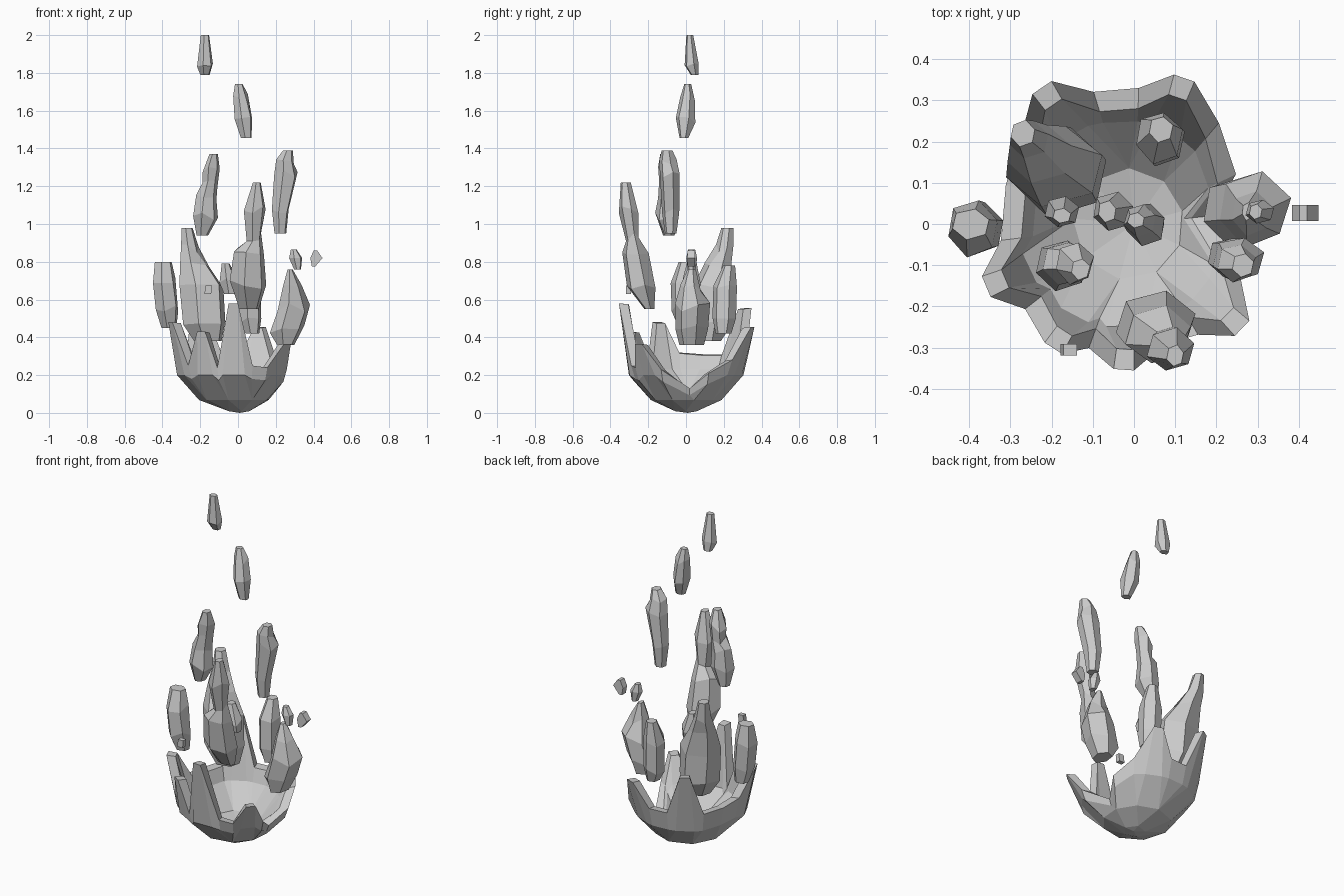
import bpy, bmesh, random
from math import sin, cos, pi, radians

random.seed(4)


def make(name, verts, faces):
    me = bpy.data.meshes.new(name)
    me.from_pydata(verts, [], faces)
    bm = bmesh.new()
    bm.from_mesh(me)
    bmesh.ops.remove_doubles(bm, verts=bm.verts, dist=.0005)
    bmesh.ops.recalc_face_normals(bm, faces=bm.faces)
    bm.to_mesh(me)
    bm.free()
    ob = bpy.data.objects.new(name, me)
    bpy.context.collection.objects.link(ob)
    return ob


def loft(rings, n):
    """Quads between successive rings of n vertices."""
    return [(k * n + i, k * n + (i + 1) % n, (k + 1) * n + (i + 1) % n, (k + 1) * n + i)
            for k in range(rings - 1) for i in range(n)]


def flame(name, sections, n=6, phase=0.3, jitter=0.06):
    """Closed faceted tongue through sections (x, y, z, half width x, half width y)."""
    verts = []
    wob = [1 + random.uniform(-jitter, jitter) for _ in range(n)]
    for k, (x, y, z, rx, ry) in enumerate(sections):
        inner = 0 < k < len(sections) - 1
        for i in range(n):
            a = phase + 2 * pi * i / n
            w = 1.06 * wob[i]
            dz = random.uniform(-.4, .4) * jitter if inner else 0
            verts.append((x + rx * w * cos(a), y + ry * w * sin(a), z + dz))
    faces = loft(len(sections), n)
    faces += [tuple(reversed(range(n))), tuple(range(len(verts) - n, len(verts)))]
    return make(name, verts, faces)


# Bowl: (angle, radius, height); spikes carry a half base angle as fourth value
rim = [(6, .19, .13), (26, .275, .21), (50, .32, .28), (71, .375, .455, 9), (88, .33, .31),
       (107, .335, .31), (124, .40, .555, 9), (141, .35, .31), (163, .325, .31), (187, .325, .32),
       (203, .39, .48, 8), (218, .335, .25), (237, .36, .43, 8), (250, .32, .24),
       (266, .355, .58, 11), (285, .30, .25), (300, .31, .24), (316, .365, .365, 8),
       (333, .29, .23)]
cols = []
for a, r, z, *w in rim:
    if w:
        cols += [(a - w[0], a - 4, r, z), (a + w[0], a + 4, r, z)]
    else:
        cols.append((a, a, r, z))


def pol(a, r, z):
    return (r * cos(radians(a)), r * sin(radians(a)), z)


outer_base, outer_low, outer_mid, outer_rim, inner_rim, inner_mid, inner_low = [[] for _ in range(7)]
for b, t, r, z in cols:
    r2 = min(.305 - .03 * cos(radians(b)), r * .93)
    z2 = min(.2, .72 * z)
    # lower rings snap to few directions, giving broad facets
    s6, s9 = round(b / 72) * 72 % 360, (round((b - 15) / 40) * 40 + 15) % 360
    r1 = .187 - .02 * cos(radians(s9))
    outer_base.append(pol(s6, .06, .009))
    outer_low.append(pol(s9, r1, .068))
    outer_mid.append(pol(b, r2, z2))
    outer_rim.append(pol(t, r, z))
    inner_rim.append(pol(t, r - .05, z - .005))
    inner_mid.append(pol(b, r2 - .055, z2 + .03))
    inner_low.append(pol(s9, r1 * .72, .11))
rings = [outer_base, outer_low, outer_mid, outer_rim, inner_rim, inner_mid, inner_low]
n = len(cols)
verts = [v for ring in rings for v in ring] + [(.01, .01, 0), (0, 0, .085)]
faces = loft(7, n)
faces += [((i + 1) % n, i, 7 * n) for i in range(n)]
faces += [(6 * n + i, 6 * n + (i + 1) % n, 7 * n + 1) for i in range(n)]
make("flame_bowl", verts, faces)

# Rising sparks at the top
flame("top_spark", [(-.175, .045, 1.79, .025, .02), (-.175, .03, 1.84, .042, .037),
                    (-.175, .02, 2.0, .022, .018)], jitter=.03)
flame("second_spark", [(.045, -.01, 1.455, .028, .022), (.03, 0, 1.55, .045, .05),
                       (.015, .01, 1.67, .038, .038), (.005, .01, 1.74, .02, .018)])

# Upper floating tongues
flame("upper_right_tongue", [(.225, -.08, .95, .03, .03), (.225, -.08, 1.06, .043, .045),
                             (.255, -.085, 1.27, .06, .052), (.25, -.095, 1.34, .045, .045),
                             (.265, -.10, 1.39, .025, .028)])
flame("upper_left_tongue", [(-.19, -.09, .94, .03, .03), (-.175, -.10, 1.04, .064, .06),
                            (-.17, -.095, 1.15, .052, .05), (-.15, -.095, 1.21, .038, .045),
                            (-.145, -.095, 1.28, .045, .05), (-.13, -.11, 1.37, .022, .025)])

# Tall front tongue with a pinched neck
flame("front_tongue", [(.06, -.195, .55, .05, .025), (.055, -.24, .68, .094, .072),
                       (.06, -.27, .86, .077, .067), (.085, -.285, .93, .037, .032),
                       (.09, -.305, 1.07, .056, .05), (.10, -.32, 1.22, .02, .025)])

# Lower tongues around the bowl
flame("left_tongue", [(-.365, 0, .45, .04, .035), (-.375, -.01, .55, .06, .06),
                      (-.39, -.01, .70, .06, .065), (-.395, 0, .80, .045, .035)])
flame("back_left_tongue", [(-.16, .12, .38, .075, .06), (-.18, .125, .46, .115, .10),
                           (-.195, .14, .66, .12, .09), (-.23, .17, .78, .08, .065),
                           (-.255, .205, .87, .048, .042), (-.27, .22, .98, .03, .03)])
flame("right_tongue", [(.25, .03, .36, .045, .06), (.255, .03, .44, .09, .08),
                       (.29, .035, .56, .085, .085), (.285, .025, .66, .048, .05),
                       (.275, .03, .76, .013, .02)])
flame("back_tongue", [(.075, .20, .42, .035, .04), (.065, .205, .50, .055, .06),
                      (.06, .21, .66, .055, .06), (.065, .23, .78, .028, .03)])
flame("centre_tongue", [(-.04, .03, .63, .035, .03), (-.05, .03, .69, .05, .045),
                        (-.065, .03, .79, .022, .025)])

# Small loose embers
flame("right_ember", [(.315, .03, .76, .018, .02), (.305, .03, .82, .034, .028),
                      (.295, .03, .865, .015, .018)], jitter=0)
flame("outer_ember", [(.40, .027, .775, .012, .026), (.415, .027, .82, .043, .026),
                      (.41, .027, .86, .012, .026)], n=4, phase=pi / 4, jitter=0)
flame("left_ember", [(-.16, -.305, .63, .024, .018), (-.155, -.305, .675, .022, .018)],
      n=4, phase=pi / 4, jitter=0)
